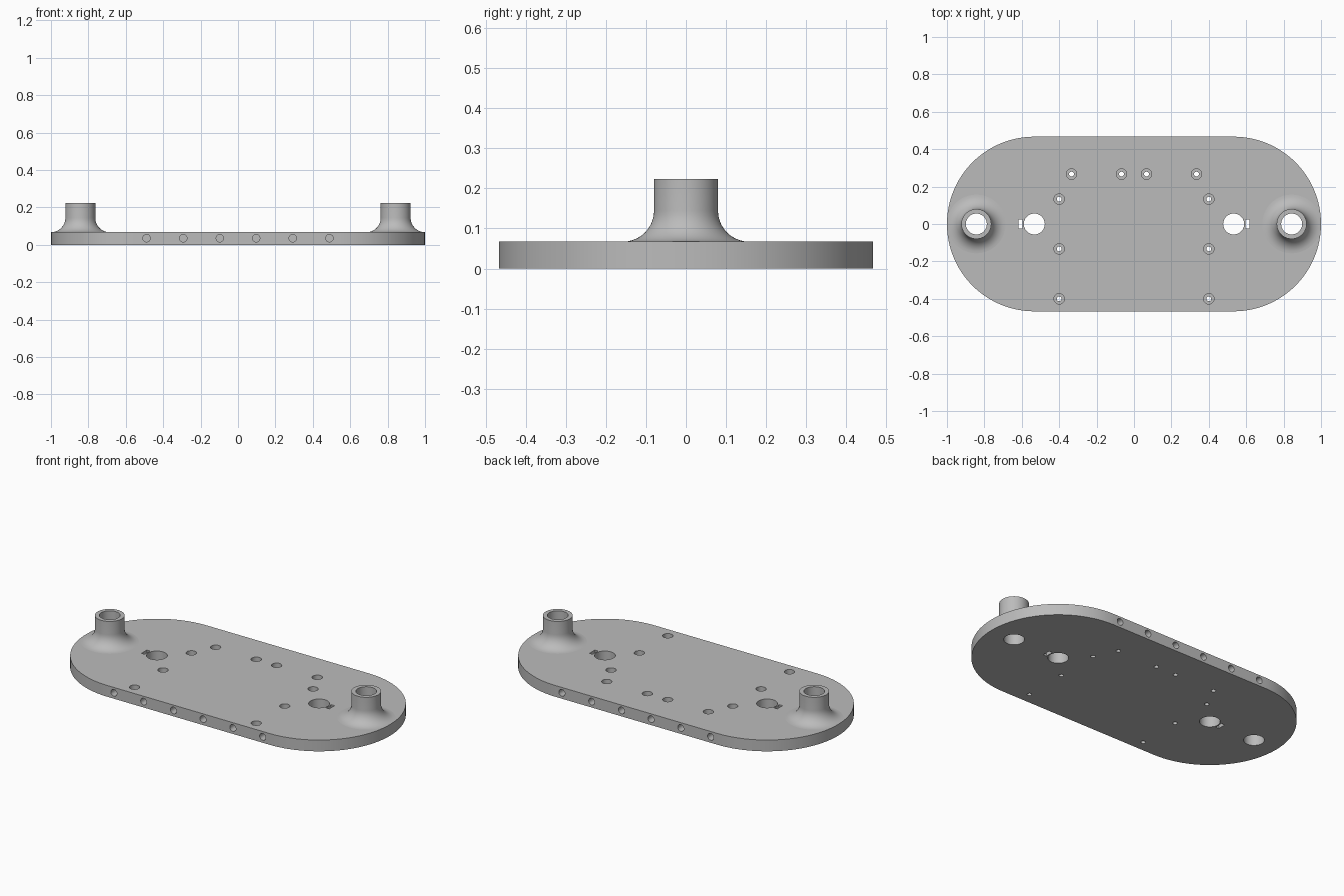
import bpy, bmesh, math
from mathutils import Matrix, Vector

if "Cube" in bpy.data.objects:
    bpy.data.objects.remove(bpy.data.objects["Cube"])

T = 0.067            # plate thickness
R = 0.467            # plate end radius
CX = 1.0 - R         # centre of the rounded ends
BOSS_X = 0.843
BOSS_TOP = 0.223

grey = bpy.data.materials.new("satin grey")
grey.diffuse_color = (0.5, 0.5, 0.5, 1)
grey.use_nodes = True
grey.node_tree.nodes["Principled BSDF"].inputs["Base Color"].default_value = grey.diffuse_color


def lathe(bm, profile, matrix, n):
    """Closed solid of revolution from (radius, height) points, bottom to top."""
    rings = []
    for r, z in profile:
        rings.append([bm.verts.new(matrix @ Vector((r * math.cos(2 * math.pi * i / n),
                                                    r * math.sin(2 * math.pi * i / n), z)))
                      for i in range(n)])
    for a, b in zip(rings, rings[1:]):
        for i in range(n):
            j = (i + 1) % n
            bm.faces.new((a[i], a[j], b[j], b[i]))
    bm.faces.new(rings[0][::-1])
    bm.faces.new(rings[-1])


def finish(bm, name):
    bmesh.ops.recalc_face_normals(bm, faces=bm.faces[:])
    mesh = bpy.data.meshes.new(name)
    bm.to_mesh(mesh)
    bm.free()
    mesh.materials.append(grey)
    ob = bpy.data.objects.new(name, mesh)
    bpy.context.collection.objects.link(ob)
    return ob


def boolean(target, tool, operation):
    mod = target.modifiers.new(operation.lower(), 'BOOLEAN')
    mod.operation, mod.object, mod.solver = operation, tool, 'EXACT'
    bpy.context.view_layer.objects.active = target
    bpy.ops.object.modifier_apply(modifier=mod.name)
    bpy.data.objects.remove(tool)


# rounded base plate
bm = bmesh.new()
outline = []
for side in (1, -1):
    for i in range(49):
        a = -side * math.pi / 2 + side * math.pi * i / 48
        if side < 0:
            a = math.pi / 2 + math.pi * i / 48
        outline.append((side * CX + R * math.cos(a), R * math.sin(a)))
face = bm.faces.new([bm.verts.new((x, y, 0)) for x, y in outline])
ext = bmesh.ops.extrude_face_region(bm, geom=[face])
bmesh.ops.translate(bm, vec=(0, 0, T),
                    verts=[g for g in ext['geom'] if isinstance(g, bmesh.types.BMVert)])
plate = finish(bm, "base_plate")

# tubular bosses with a flared foot
fillet = 0.077
profile = [(0.145, 0.03)]
for i in range(11):
    a = math.pi / 2 * i / 10
    profile.append((0.08 + fillet * (1 - math.sin(a)), T + fillet * (1 - math.cos(a))))
profile.append((0.08, BOSS_TOP))
bm = bmesh.new()
for s in (-1, 1):
    lathe(bm, profile, Matrix.Translation((s * BOSS_X, 0, 0)), 64)
boolean(plate, finish(bm, "bosses"), 'UNION')

# every drilled hole and slot, cut in one go
bm = bmesh.new()
for s in (-1, 1):
    # boss bores and large plate holes
    for x in (BOSS_X, CX):
        lathe(bm, [(0.056, -0.1), (0.056, 0.3)], Matrix.Translation((s * x, 0, 0)), 48)
    # narrow slots beside the large holes
    bmesh.ops.create_cube(bm, size=1, matrix=Matrix.Translation((s * 0.606, 0, 0))
                          @ Matrix.Diagonal((0.022, 0.05, 0.4, 1)))
    # counterbored screw holes
    for x, y in ((0.334, 0.267), (0.067, 0.267), (0.4, 0.133), (0.4, -0.133), (0.4, -0.4)):
        lathe(bm, [(0.013, -0.1), (0.013, 0.027), (0.028, 0.027), (0.028, 0.2)],
              Matrix.Translation((s * x, y, 0)), 32)
    # blind holes along the long edges
    for x in (0.097, 0.293, 0.489):
        for y in (-R, R):
            lathe(bm, [(0.02, -0.1), (0.02, 0.1)],
                  Matrix.Translation((s * x, y, 0.035)) @ Matrix.Rotation(math.pi / 2, 4, 'X'), 32)
boolean(plate, finish(bm, "hole_cutters"), 'DIFFERENCE')

# smooth curved walls, crisp rims around the flat faces
bm = bmesh.new()
bm.from_mesh(plate.data)
for f in bm.faces:
    f.smooth = True
for e in bm.edges:
    flat = [abs(f.normal.z) > 0.9999 for f in e.link_faces]
    e.smooth = e.calc_face_angle(3.0) < math.radians(30) and len(set(flat)) == 1
bm.to_mesh(plate.data)
bm.free()
